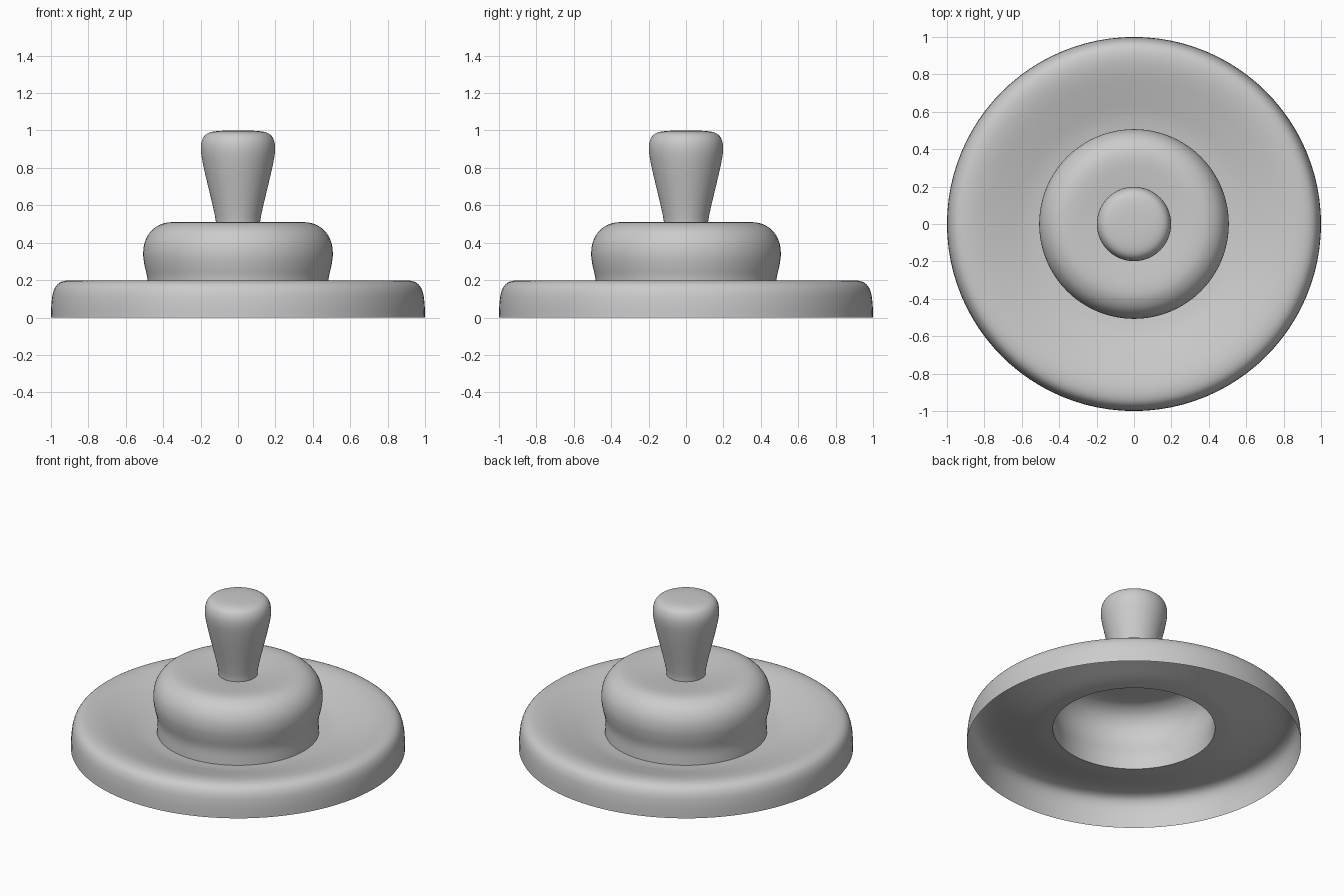
import bpy, bmesh
from math import radians
from mathutils import Vector

if "Cube" in bpy.data.objects:
    bpy.data.objects.remove(bpy.data.objects["Cube"])


def smooth_curve(pts, steps=4):
    """Catmull-Rom curve through (radius, height) points."""
    p = [Vector(q) for q in pts]
    p = [p[0] * 2 - p[1]] + p + [p[-1] * 2 - p[-2]]
    out = []
    for a, b, c, d in zip(p, p[1:], p[2:], p[3:]):
        for i in range(steps):
            t = i / steps
            out.append(0.5 * (2 * b + (c - a) * t + (2 * a - 5 * b + 4 * c - d) * t * t
                              + (3 * b - a - 3 * c + d) * t ** 3))
    return out + [p[-2]]


def lathe(name, sections, segments=96):
    """Revolve joined profile sections; creases stay where sections meet."""
    profile = []
    for s in sections:
        profile += smooth_curve(s)[1 if profile else 0:]
    bm = bmesh.new()
    verts = [bm.verts.new((max(q.x, 0), 0, q.y)) for q in profile]
    edges = [bm.edges.new(e) for e in zip(verts, verts[1:])]
    bmesh.ops.spin(bm, geom=verts + edges, cent=(0, 0, 0), axis=(0, 0, 1),
                   angle=radians(360), steps=segments, use_duplicate=False)
    bmesh.ops.remove_doubles(bm, verts=bm.verts, dist=1e-4)
    bmesh.ops.recalc_face_normals(bm, faces=bm.faces)
    # open shell: make the crown face upward
    bm.faces.ensure_lookup_table()
    if max(bm.faces, key=lambda f: f.calc_center_median().z).normal.z < 0:
        bmesh.ops.reverse_faces(bm, faces=bm.faces)
    mesh = bpy.data.meshes.new(name)
    bm.to_mesh(mesh)
    bm.free()
    obj = bpy.data.objects.new(name, mesh)
    bpy.context.collection.objects.link(obj)
    bpy.context.view_layer.objects.active = obj
    obj.select_set(True)
    bpy.ops.object.shade_smooth_by_angle(angle=radians(40))
    return obj


# Brim: rounded outer edge, top dipping towards the dome
brim = [(1, 0), (0.997, 0.08), (0.985, 0.145), (0.955, 0.185), (0.9, 0.199),
        (0.82, 0.19), (0.7, 0.158), (0.58, 0.125), (0.485, 0.11)]
# Dome: bulging wall, rolled shoulder, slight dip around the knob
dome = [(0.485, 0.11), (0.483, 0.2), (0.5, 0.28), (0.507, 0.345), (0.496, 0.41),
        (0.462, 0.465), (0.41, 0.499), (0.35, 0.51), (0.26, 0.505), (0.117, 0.49)]
# Knob: flared stem with a rounded crown
knob = [(0.117, 0.49), (0.121, 0.53), (0.138, 0.61), (0.162, 0.71), (0.185, 0.81),
        (0.198, 0.89), (0.193, 0.945), (0.167, 0.982), (0.11, 0.997), (0, 1)]

# Hollow lid, open underneath
lathe("lid_shell", [brim, dome, knob])
